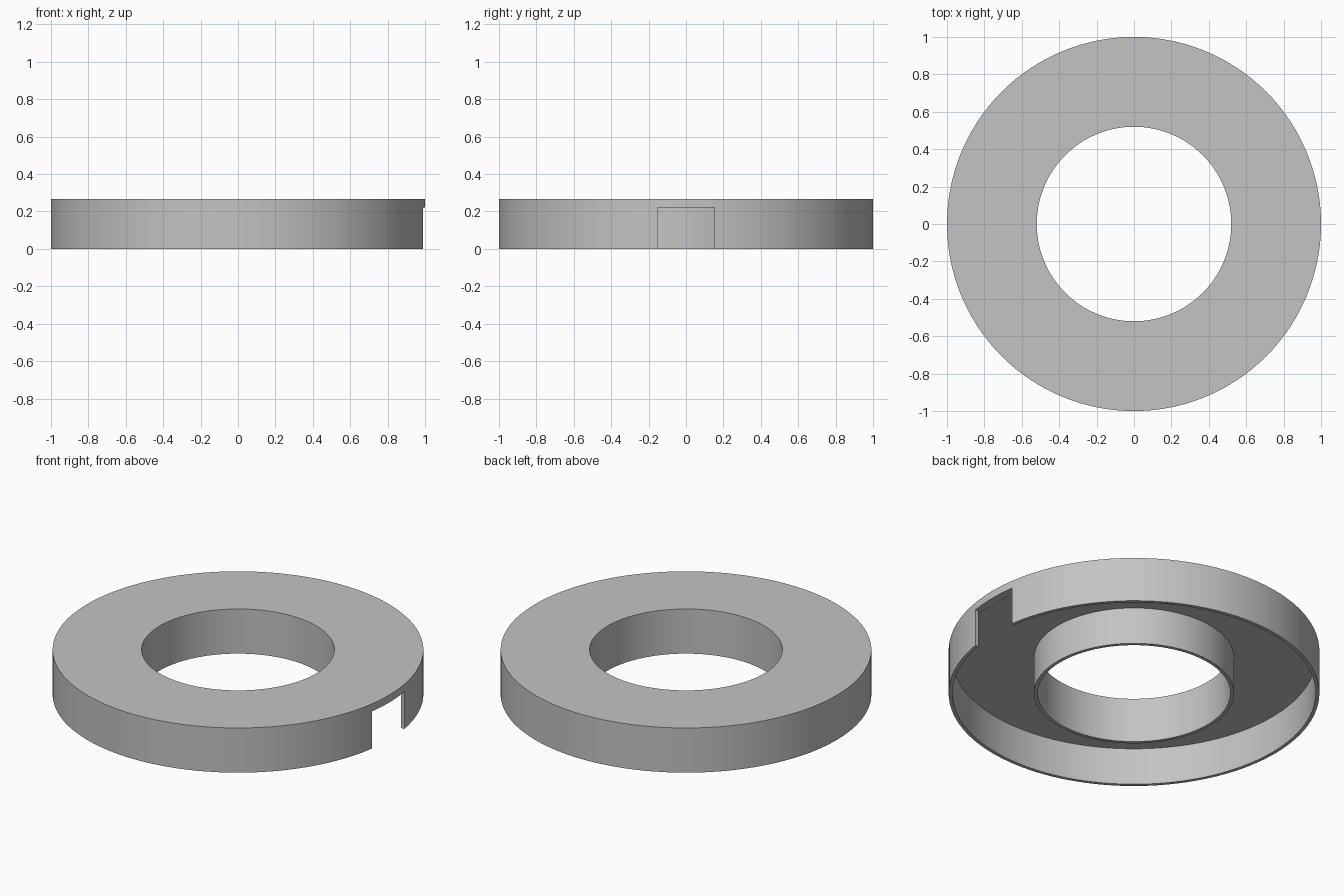
import bpy
import bmesh
from math import radians, tau
from mathutils import Matrix, Vector

cube = bpy.data.objects.get("Cube")
if cube:
    bpy.data.objects.remove(cube, do_unlink=True)

R_OUT, R_IN, WALL = 1.0, 0.52, 0.02
HEIGHT, CEILING = 0.266, 0.22
SEGMENTS = 128

grey = bpy.data.materials.new("light grey")
grey.use_nodes = True
colour = (0.55, 0.55, 0.55, 1)
grey.diffuse_color = colour
grey.node_tree.nodes["Principled BSDF"].inputs["Base Color"].default_value = colour


def add_object(name, bm):
    bmesh.ops.recalc_face_normals(bm, faces=bm.faces)
    mesh = bpy.data.meshes.new(name)
    bm.to_mesh(mesh)
    bm.free()
    obj = bpy.data.objects.new(name, mesh)
    bpy.context.collection.objects.link(obj)
    mesh.materials.append(grey)
    return obj


# Ring cover: channel profile, open underneath, revolved around z
profile = [
    (R_IN, 0), (R_IN, HEIGHT), (R_OUT, HEIGHT), (R_OUT, 0),
    (R_OUT - WALL, 0), (R_OUT - WALL, CEILING),
    (R_IN + WALL, CEILING), (R_IN + WALL, 0),
]
bm = bmesh.new()
rings = []
for i in range(SEGMENTS):
    turn = Matrix.Rotation(tau * i / SEGMENTS, 3, "Z")
    rings.append([bm.verts.new(turn @ Vector((r, 0, z))) for r, z in profile])
for i, ring in enumerate(rings):
    following = rings[(i + 1) % SEGMENTS]
    for j in range(len(profile)):
        k = (j + 1) % len(profile)
        bm.faces.new((ring[j], ring[k], following[k], following[j]))
cover = add_object("ring_cover", bm)

# Rectangular slot through the outer wall on the +x side
bm = bmesh.new()
bmesh.ops.create_cube(bm, size=1)
bmesh.ops.scale(bm, vec=(0.14, 0.306, 0.321), verts=bm.verts)
bmesh.ops.translate(bm, vec=(1.02, 0, 0.0605), verts=bm.verts)
cutter = add_object("slot_cutter", bm)
cutter.hide_render = True

cut = cover.modifiers.new("slot", "BOOLEAN")
cut.operation = "DIFFERENCE"
cut.solver = "EXACT"
cut.object = cutter

bpy.ops.object.select_all(action="DESELECT")
cover.select_set(True)
bpy.context.view_layer.objects.active = cover
bpy.ops.object.modifier_apply(modifier=cut.name)
bpy.data.objects.remove(cutter, do_unlink=True)
bpy.ops.object.shade_smooth_by_angle(angle=radians(30))
